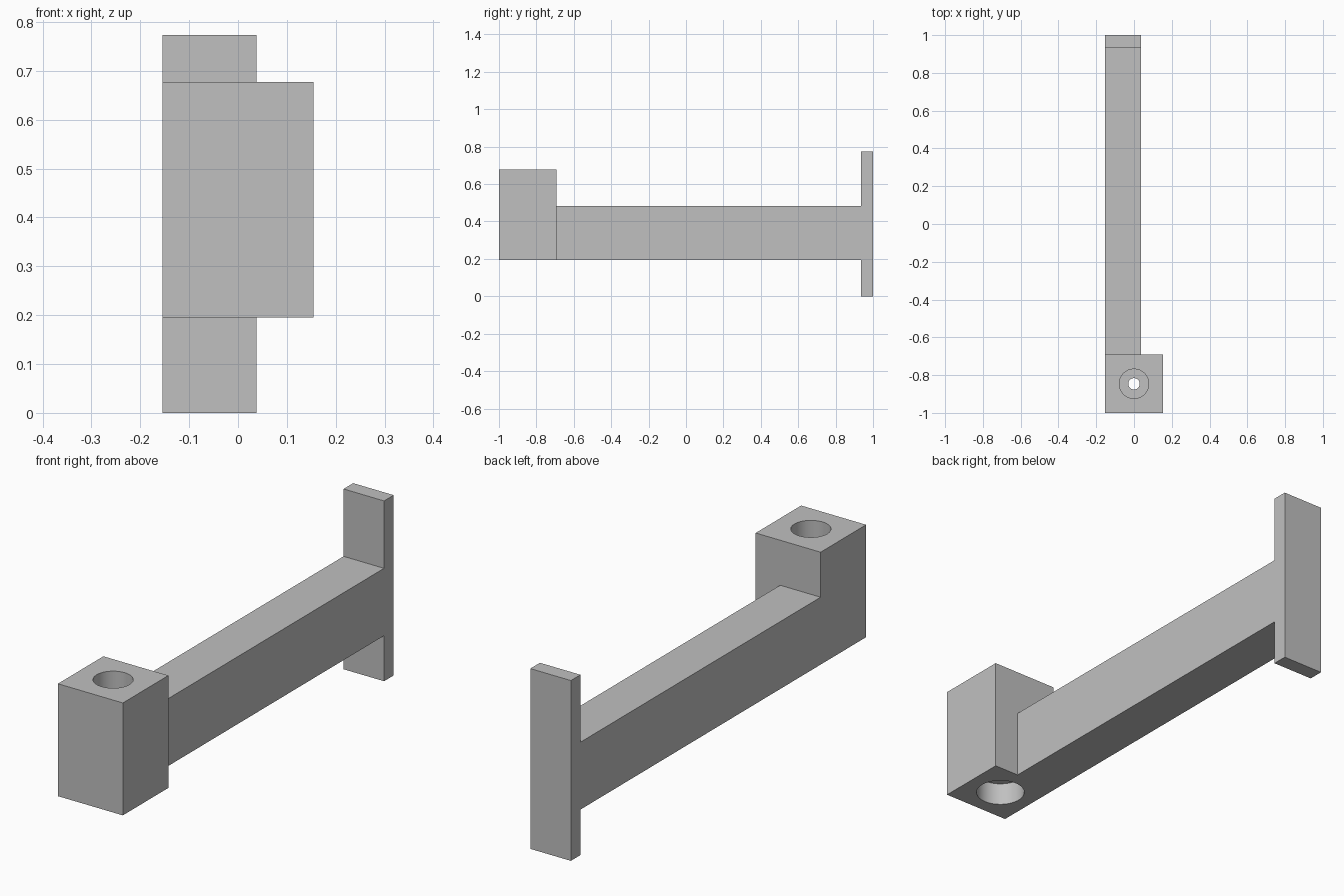
import bpy, bmesh, math
from mathutils import Vector

cube = bpy.data.objects.get("Cube")
if cube:
    bpy.data.objects.remove(cube, do_unlink=True)

grey = bpy.data.materials.new("plain grey")
grey.use_nodes = True
colour = (0.53, 0.53, 0.53, 1)
grey.diffuse_color = colour
grey.node_tree.nodes["Principled BSDF"].inputs["Base Color"].default_value = colour


def finish(bm, name):
    bmesh.ops.recalc_face_normals(bm, faces=bm.faces)
    mesh = bpy.data.meshes.new(name)
    bm.to_mesh(mesh)
    bm.free()
    mesh.materials.append(grey)
    ob = bpy.data.objects.new(name, mesh)
    bpy.context.collection.objects.link(ob)
    return ob


# Main dimensions
RIGHT, ARM_LEFT, BLOCK_LEFT = -0.154, 0.038, 0.154
FRONT, BLOCK_BACK, PLATE_FRONT, BACK = -1, -0.692, 0.935, 1
PLATE_TOP, BLOCK_TOP, ARM_TOP, ARM_BOTTOM = 0.773, 0.677, 0.484, 0.195

# Bracket: side profile in two faces (end block, arm with wall plate)
bm = bmesh.new()


def point(y, z):
    return bm.verts.new((RIGHT, y, z))


low, mid = point(BLOCK_BACK, ARM_BOTTOM), point(BLOCK_BACK, ARM_TOP)
bm.faces.new([point(FRONT, ARM_BOTTOM), low, mid,
              point(BLOCK_BACK, BLOCK_TOP), point(FRONT, BLOCK_TOP)])
bm.faces.new([low, point(PLATE_FRONT, ARM_BOTTOM), point(PLATE_FRONT, 0),
              point(BACK, 0), point(BACK, PLATE_TOP),
              point(PLATE_FRONT, PLATE_TOP), point(PLATE_FRONT, ARM_TOP), mid])


def extrude_x(faces, dist):
    out = bmesh.ops.extrude_face_region(bm, geom=faces)["geom"]
    verts = [v for v in out if isinstance(v, bmesh.types.BMVert)]
    bmesh.ops.translate(bm, verts=verts, vec=Vector((dist, 0, 0)))
    return [f for f in out if isinstance(f, bmesh.types.BMFace)]


base = bm.faces[:] 
bottom_copy = extrude_x(base, ARM_LEFT - RIGHT)
# Close the right side if the extrusion moved the profile away
if not any(all(abs(v.co.x - RIGHT) < 1e-5 for v in f.verts) for f in bm.faces):
    rim = [e for e in bm.edges if e.is_boundary]
    bmesh.ops.holes_fill(bm, edges=rim)

# The end block reaches further to the left than the arm
block_face = min(bottom_copy, key=lambda f: f.calc_center_median().y)
extrude_x([block_face], BLOCK_LEFT - ARM_LEFT)
bmesh.ops.recalc_face_normals(bm, faces=bm.faces)
bmesh.ops.dissolve_limit(bm, angle_limit=0.01, verts=bm.verts, edges=bm.edges)
bracket = finish(bm, "bracket")

# Stepped bolt hole: wide recess below, narrow bore, recess above
bm = bmesh.new()
steps = [(0, 0.1), (0.097, 0.1), (0.097, 0.291), (0.03, 0.291),
         (0.03, 0.387), (0.078, 0.387), (0.078, 0.8), (0, 0.8)]
centre_y = (FRONT + BLOCK_BACK) / 2
ring = [bm.verts.new((r, centre_y, z)) for r, z in steps]
edges = [bm.edges.new(pair) for pair in zip(ring, ring[1:])]
bmesh.ops.spin(bm, geom=ring + edges, cent=(0, centre_y, 0), axis=(0, 0, 1),
               angle=math.tau, steps=64)
bmesh.ops.remove_doubles(bm, verts=bm.verts, dist=1e-4)
cutter = finish(bm, "bolt_hole_cutter")
cutter.hide_render = True

cut = bracket.modifiers.new("bolt_hole", "BOOLEAN")
cut.operation = "DIFFERENCE"
cut.solver = "EXACT"
cut.object = cutter
bpy.ops.object.select_all(action="DESELECT")
bracket.select_set(True)
bpy.context.view_layer.objects.active = bracket
bpy.ops.object.modifier_apply(modifier=cut.name)
bpy.data.objects.remove(cutter, do_unlink=True)
bpy.ops.object.shade_smooth_by_angle(angle=math.radians(30))
